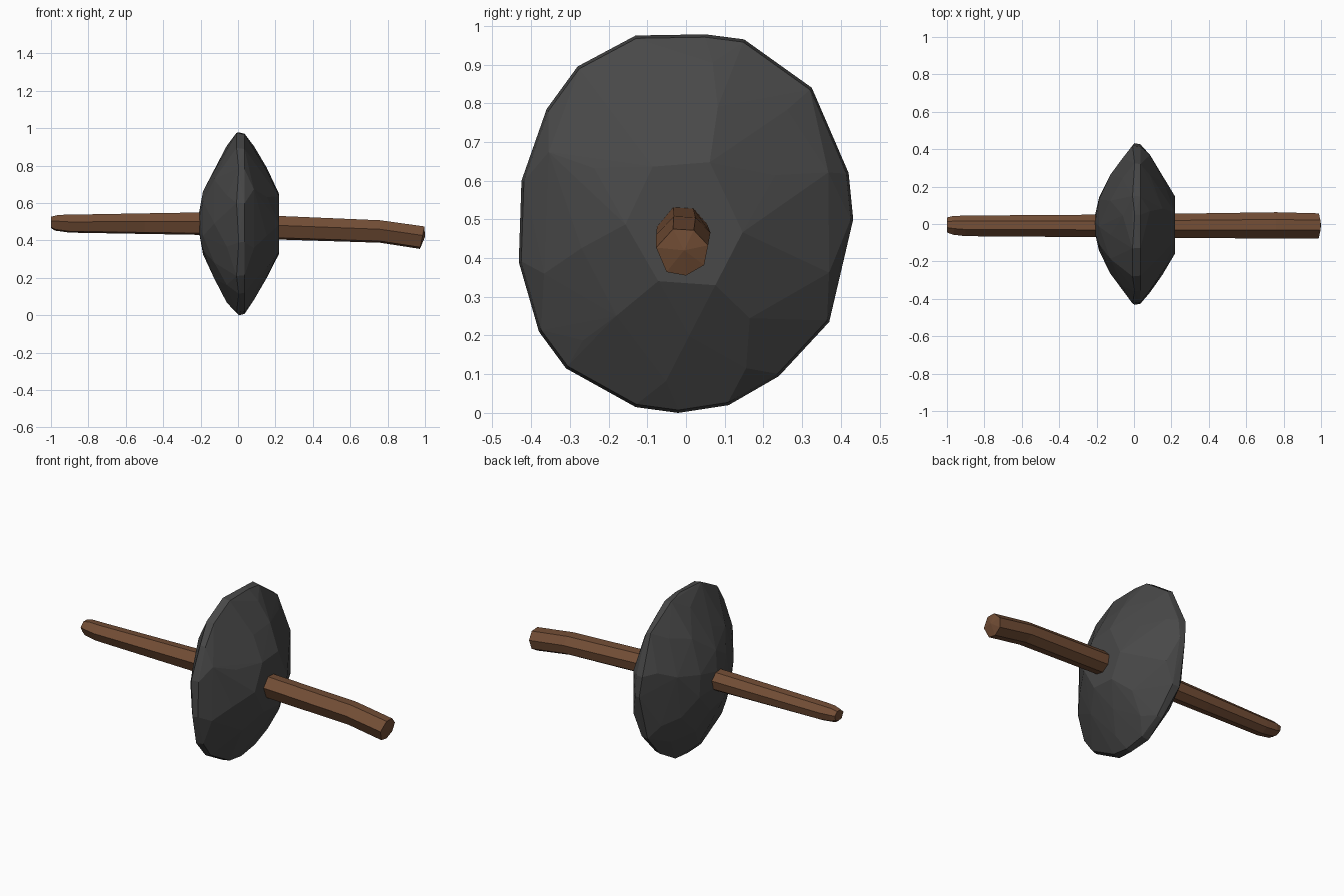
import bpy, bmesh, math, random
from mathutils import Vector

random.seed(4)
cube = bpy.data.objects.get("Cube")
if cube:
    bpy.data.objects.remove(cube)


def material(name, rgb):
    m = bpy.data.materials.new(name)
    m.use_nodes = True
    m.diffuse_color = (*rgb, 1)
    bsdf = m.node_tree.nodes["Principled BSDF"]
    bsdf.inputs["Base Color"].default_value = (*rgb, 1)
    bsdf.inputs["Roughness"].default_value = 0.9
    return m


def finish(bm, name, mat):
    bmesh.ops.recalc_face_normals(bm, faces=bm.faces[:])
    mesh = bpy.data.meshes.new(name)
    bm.to_mesh(mesh)
    bm.free()
    mesh.materials.append(mat)
    obj = bpy.data.objects.new(name, mesh)
    bpy.context.collection.objects.link(obj)


stone = material("dark stone", (0.065, 0.065, 0.065))
wood = material("brown wood", (0.17, 0.075, 0.036))

# Stone disc: chipped rim outline (y, z) and rings of facets on both sides
RIM = [(-.13, .975), (.05, .978), (.15, .965), (.325, .84), (.42, .62), (.432, .5),
       (.37, .235), (.24, .095), (.11, .02), (-.02, 0), (-.13, .015), (-.31, .115),
       (-.38, .21), (-.432, .39), (-.425, .6), (-.36, .785), (-.28, .895)]
# Each ring: share of the rim radius, x, number of corners
RINGS = [(.87, .085, 10), (.62, .153, 9), (.36, .22, 6),
         (.86, -.06, 10), (.62, -.127, 9), (.36, -.187, 7), (.13, -.208, 4)]
bm = bmesh.new()
for i, (y, z) in enumerate(RIM):
    bm.verts.new((-.008 + .012 * (i % 2), y, z))
    bm.verts.new((.035, y * .985, .49 + (z - .49) * .985))
for share, x, count in RINGS:
    turn = random.uniform(0, math.tau)
    for k in range(count):
        a = turn + math.tau * (k + random.uniform(-.2, .2)) / count
        r = share * random.uniform(.95, 1.05)
        bm.verts.new((x, .43 * r * math.cos(a), .49 + .49 * r * math.sin(a)))
hull = bmesh.ops.convex_hull(bm, input=bm.verts[:])
bmesh.ops.delete(bm, geom=[v for v in bm.verts if not v.link_faces], context='VERTS')
finish(bm, "stone_disc", stone)

# Wooden shaft: uneven six-sided section (y, z) lofted along a bent line
SECTION = [(-1, .2), (-.35, 1), (.45, .95), (1, .3), (.85, -.55), (.15, -1), (-.6, -.85)]
# Each station: x, y middle, z middle, half width, half height, end slant
STATIONS = [(-1, -.005, .497, .04, .03, 0), (-.97, -.007, .495, .05, .042, .01),
            (-.9, -.01, .49, .055, .048, 0), (-.5, -.01, .49, .058, .055, 0),
            (-.2, -.01, .49, .06, .06, 0), (.22, -.01, .468, .065, .063, 0),
            (.76, -.007, .448, .07, .06, 0), (.985, -.01, .415, .067, .06, .012)]
bm = bmesh.new()
loops = []
for x, cy, cz, hy, hz, slant in STATIONS:
    loops.append([bm.verts.new((x + slant * v, cy + u * hy, cz + v * hz)) for u, v in SECTION])
for a, b in zip(loops, loops[1:]):
    for k in range(len(SECTION)):
        n = (k + 1) % len(SECTION)
        bm.faces.new((a[k], a[n], b[n], b[k]))
bm.faces.new(loops[0])
# Blunt, slightly domed tip at the far end
tip = bm.verts.new((1, -.005, .42))
last = loops[-1]
for k in range(len(last)):
    bm.faces.new((last[k], last[(k + 1) % len(last)], tip))
finish(bm, "wooden_shaft", wood)
